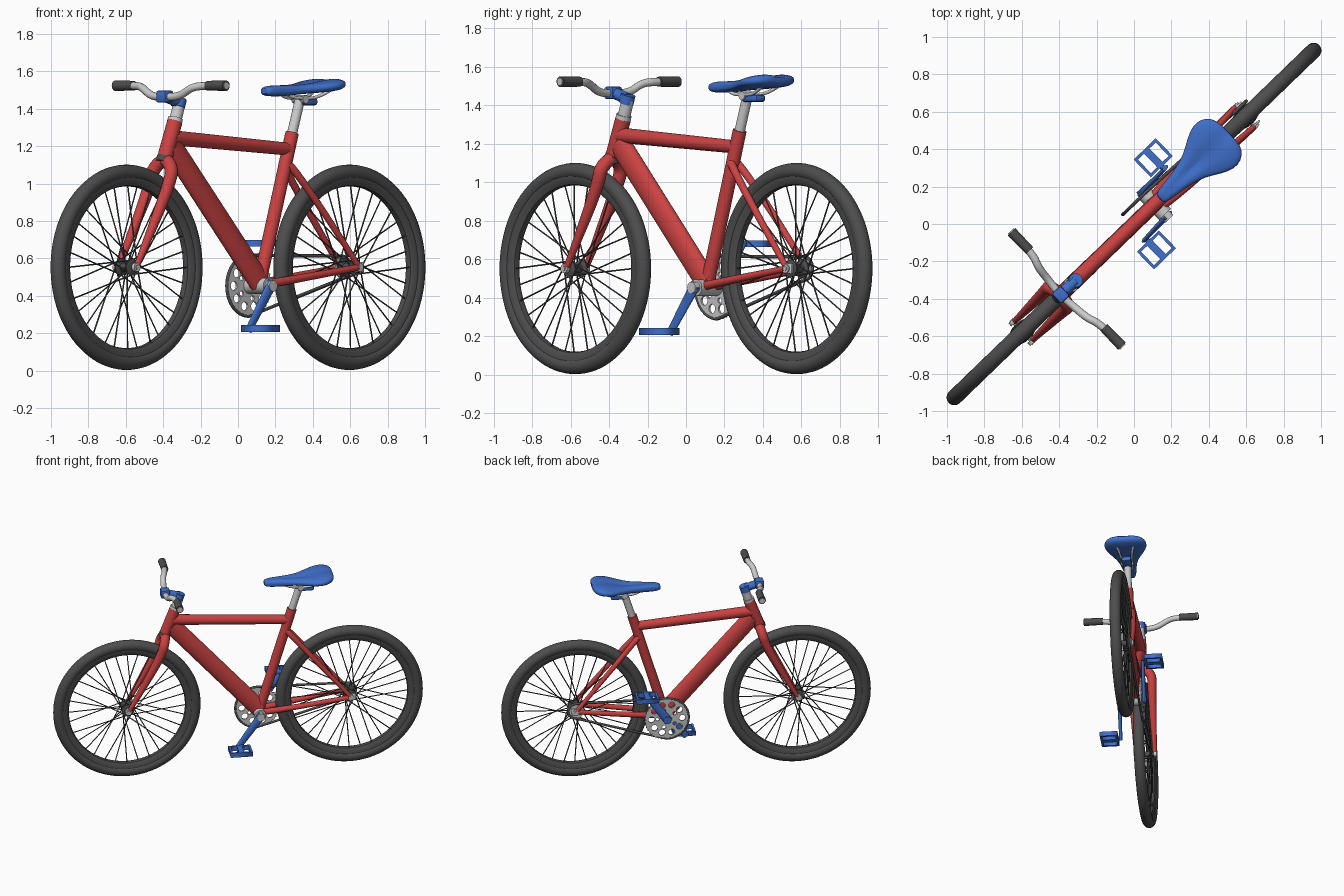
import bpy, bmesh, math
from mathutils import Vector, Matrix

if "Cube" in bpy.data.objects:
    bpy.data.objects.remove(bpy.data.objects["Cube"])

# Bike is built along local X (front = -X, drive side = +Y), then turned 44 degrees
TURN = Matrix.Rotation(math.radians(44), 4, 'Z')

def material(name, c):
    m = bpy.data.materials.new(name)
    m.diffuse_color = (*c, 1)
    m.use_nodes = True
    m.node_tree.nodes["Principled BSDF"].inputs["Base Color"].default_value = m.diffuse_color
    return m

RED = material("red_paint", (0.60, 0.055, 0.055))
BLUE = material("blue_parts", (0.05, 0.16, 0.60))
DARK = material("dark_rubber", (0.075, 0.075, 0.075))

def link(name, data, mat=None, local=Matrix()):
    ob = bpy.data.objects.new(name, data)
    bpy.context.collection.objects.link(ob)
    ob.matrix_world = TURN @ local
    if mat:
        data.materials.append(mat)
    return ob

def finish(name, bm, mat=None):
    bmesh.ops.recalc_face_normals(bm, faces=bm.faces[:])
    me = bpy.data.meshes.new(name)
    bm.to_mesh(me)
    bm.free()
    me.shade_smooth()
    me.set_sharp_from_angle(angle=math.radians(38))
    return link(name, me, mat)

def add_rod(bm, a, b, r1, r2=None, sides=24, squash=1):
    a, b = Vector(a), Vector(b)
    d = b - a
    mat = (Matrix.Translation((a + b) / 2) @ d.to_track_quat('Z', 'Y').to_matrix().to_4x4()
           @ Matrix.Diagonal((squash, 1, 1, 1)))
    bmesh.ops.create_cone(bm, cap_ends=True, segments=sides, radius1=r1,
                          radius2=r1 if r2 is None else r2, depth=d.length, matrix=mat)

def rod(name, a, b, r1, r2=None, mat=None, squash=1):
    bm = bmesh.new()
    add_rod(bm, a, b, r1, r2, 24, squash)
    return finish(name, bm, mat)

def block(name, centre, size, mat, bevel=0.008):
    bm = bmesh.new()
    bmesh.ops.create_cube(bm, size=1, matrix=Matrix.Translation(centre) @ Matrix.Diagonal((*size, 1)))
    bmesh.ops.bevel(bm, geom=bm.edges[:], offset=bevel, segments=2, affect='EDGES', profile=0.5)
    return finish(name, bm, mat)

def pipe(name, pts, r, mat=None, kind='NURBS', cyclic=False):
    cu = bpy.data.curves.new(name, 'CURVE')
    cu.dimensions, cu.bevel_depth, cu.bevel_resolution = '3D', 1.0, 4
    cu.use_fill_caps = True
    sp = cu.splines.new(kind)
    sp.points.add(len(pts) - 1)
    radii = r if isinstance(r, (list, tuple)) else [r] * len(pts)
    for p, co, rad in zip(sp.points, pts, radii):
        p.co, p.radius = (*co, 1), rad
    sp.use_cyclic_u = cyclic
    if kind == 'NURBS':
        sp.order_u, sp.use_endpoint_u, sp.resolution_u = 3, True, 8
    return link(name, cu, mat)

def plate(name, loops, half, local, mat=None):
    # flat plate whose inner loops become holes
    cu = bpy.data.curves.new(name, 'CURVE')
    cu.dimensions, cu.fill_mode, cu.extrude = '2D', 'BOTH', half
    for loop in loops:
        sp = cu.splines.new('POLY')
        sp.points.add(len(loop) - 1)
        for p, (x, y) in zip(sp.points, loop):
            p.co = (x, y, 0, 1)
        sp.use_cyclic_u = True
    return link(name, cu, mat, local)

def circle(r, n, x=0, y=0):
    return [(x + r * math.cos(2 * math.pi * i / n), y + r * math.sin(2 * math.pi * i / n)) for i in range(n)]

def rect(x0, x1, y0, y1):
    return [(x0, y0), (x1, y0), (x1, y1), (x0, y1)]

def lathe(name, centre, profile, mat=None, n=64):
    # closed (radius, y) profile turned round the Y axis
    bm = bmesh.new()
    cx, cy, cz = centre
    rings = [[bm.verts.new((cx + r * math.cos(a), cy + y, cz + r * math.sin(a))) for r, y in profile]
             for a in (2 * math.pi * i / n for i in range(n))]
    k = len(profile)
    for i in range(n):
        p, q = rings[i], rings[(i + 1) % n]
        for j in range(k):
            bm.faces.new((p[j], p[(j + 1) % k], q[(j + 1) % k], q[j]))
    return finish(name, bm, mat)

# Wheels: tyre, rim, hub, crossed spokes and axle
HZ = 0.552
for tag, hx in (("front", -0.828), ("rear", 0.828)):
    c = (hx, 0, HZ)
    lathe(tag + "_tyre", c, [(0.507 + x, y) for x, y in circle(0.042, 20)], DARK, 96)
    lathe(tag + "_rim", c, [(0.482, -0.032), (0.482, 0.032), (0.46, 0.032), (0.437, 0.018),
                            (0.432, 0), (0.437, -0.018), (0.46, -0.032)], DARK, 96)
    lathe(tag + "_hub", c, [(0.005, -0.052), (0.025, -0.052), (0.045, -0.046), (0.045, -0.038), (0.022, -0.03),
                            (0.022, 0.03), (0.045, 0.038), (0.045, 0.046), (0.025, 0.052), (0.005, 0.052)], DARK, 32)
    bm = bmesh.new()
    for i in range(32):
        side = 1 if i % 2 else -1
        a = 2 * math.pi * i / 32
        b = a + (1.15 if (i // 2) % 2 else -1.15)
        add_rod(bm, (hx + 0.04 * math.cos(b), side * 0.042, HZ + 0.04 * math.sin(b)),
                (hx + 0.44 * math.cos(a), side * 0.008, HZ + 0.44 * math.sin(a)), 0.004, sides=6)
    finish(tag + "_spokes", bm, DARK)
    rod(tag + "_axle", (hx, -0.088, HZ), (hx, 0.088, HZ), 0.012)
    for s in (-1, 1):
        rod(tag + "_axle_nut", (hx, s * 0.062, HZ), (hx, s * 0.084, HZ), 0.024)

# Frame
BX, BZ = 0.155, 0.453
rod("head_tube", (-0.545, 0, 1.135), (-0.47, 0, 1.33), 0.041, mat=RED)
rod("top_tube", (-0.49, 0, 1.245), (0.385, 0, 1.183), 0.04, 0.034, RED)
rod("down_tube", (-0.495, 0, 1.20), (BX + 0.005, 0, BZ + 0.02), 0.066, 0.066, RED, 0.62)
rod("seat_tube", (BX, 0, BZ), (0.402, 0, 1.27), 0.036, mat=RED)
rod("bottom_bracket", (BX, -0.078, BZ), (BX, 0.08, BZ), 0.043)
for s in (-1, 1):
    pipe("seat_stay", [(0.36, s * 0.02, 1.10), (0.42, s * 0.052, 1.04), (0.82, s * 0.072, 0.565)],
         [0.022, 0.02, 0.016], RED)
    pipe("chain_stay", [(0.16, s * 0.03, 0.46), (0.27, s * 0.058, 0.474), (0.815, s * 0.072, 0.55)],
         [0.024, 0.022, 0.017], RED)
    block("dropout", (0.838, s * 0.069, 0.553), (0.06, 0.012, 0.055), None, 0.004)
    # Fork blades
    pipe("fork_blade", [(-0.545, s * 0.012, 1.125), (-0.556, s * 0.075, 1.09), (-0.585, s * 0.072, 0.99),
                        (-0.70, s * 0.07, 0.77), (-0.828, s * 0.07, 0.545)],
         [0.036, 0.036, 0.034, 0.026, 0.015], RED)
rod("lower_headset", (-0.552, 0, 1.112), (-0.541, 0, 1.142), 0.044, mat=DARK)
rod("upper_headset", (-0.471, 0, 1.328), (-0.464, 0, 1.35), 0.04)

# Steering: steerer, stem, handlebar and grips
rod("steerer", (-0.465, 0, 1.34), (-0.435, 0, 1.43), 0.033)
rod("stem_collar", (-0.447, 0, 1.41), (-0.432, 0, 1.455), 0.038, mat=BLUE)
rod("stem_arm", (-0.44, 0, 1.435), (-0.54, 0, 1.465), 0.03, mat=BLUE)
block("stem_clamp", (-0.545, 0, 1.465), (0.066, 0.075, 0.066), BLUE, 0.012)
pipe("handlebar", [(-0.50, s * v, z) if v > 0.2 else (-0.548 + 0.1 * v, s * v, z)
                   for s, v, z in ((-1, .42, 1.523), (-1, .26, 1.523), (-1, .19, 1.515), (-1, .11, 1.465),
                                   (1, 0, 1.462), (1, .11, 1.465), (1, .19, 1.515), (1, .26, 1.523), (1, .42, 1.523))],
     0.021)
for s in (-1, 1):
    rod("grip", (-0.50, s * 0.285, 1.523), (-0.50, s * 0.425, 1.523), 0.026, 0.028, DARK)
    rod("grip_end", (-0.50, s * 0.42, 1.523), (-0.50, s * 0.431, 1.523), 0.02)

# Seat post, clamp and rails
rod("seat_post", (0.385, 0, 1.215), (0.462, 0, 1.455), 0.027)
block("seat_clamp", (0.505, 0, 1.437), (0.115, 0.07, 0.038), BLUE, 0.012)
rod("seat_post_head", (0.462, -0.045, 1.45), (0.462, 0.045, 1.45), 0.022)
for s in (-1, 1):
    pipe("seat_rail", [(0.30, s * 0.015, 1.495), (0.37, s * 0.03, 1.46), (0.45, s * 0.035, 1.455),
                       (0.56, s * 0.04, 1.458), (0.63, s * 0.06, 1.50)], 0.009)

# Saddle: lofted sections (x, half width, top, bottom, centre dip)
sections = [(0.19, .026, 1.508, 1.478, 0), (0.21, .04, 1.522, 1.466, 0), (0.30, .05, 1.528, 1.465, .002),
            (0.38, .063, 1.53, 1.47, .012), (0.45, .085, 1.533, 1.478, .02), (0.52, .13, 1.543, 1.482, .015),
            (0.59, .163, 1.556, 1.487, .008), (0.65, .155, 1.564, 1.493, .01), (0.69, .12, 1.56, 1.505, .01),
            (0.705, .07, 1.55, 1.52, .005)]
bm = bmesh.new()
rings, N = [], 24
for x, w, top, bot, dip in sections:
    ring = []
    for cx, sx in circle(1, N):
        y = w * math.copysign(abs(cx) ** 0.75, cx)
        z = (top + bot) / 2 + (top - bot) / 2 * math.copysign(abs(sx) ** 0.75, sx)
        if sx > 0:
            z -= dip * math.exp(-(y / 0.022) ** 2)
        ring.append(bm.verts.new((x, y, z)))
    rings.append(ring)
for p, q in zip(rings, rings[1:]):
    for j in range(N):
        bm.faces.new((p[j], p[(j + 1) % N], q[(j + 1) % N], q[j]))
bm.faces.new(rings[0])
bm.faces.new(rings[-1])
saddle = finish("saddle", bm, BLUE)
saddle.modifiers.new("smooth", 'SUBSURF').levels = 1

# Drivetrain: toothed chainring with holes, cog and chain
teeth = [(r * math.cos(a), r * math.sin(a)) for i in range(80)
         for a, r in ((2 * math.pi * i / 80, 0.168 if i % 2 else 0.158),)]
holes = [circle(0.024, 16, x, y) for x, y in circle(0.115, 10)] + [circle(0.014, 12, x, y) for x, y in circle(0.07, 5)]
upright = Matrix.Rotation(math.radians(90), 4, 'X')
plate("chainring", [teeth] + holes, 0.006, Matrix.Translation((BX, 0.078, BZ)) @ upright)
plate("rear_cog", [circle(0.058, 32), circle(0.015, 16)], 0.005, Matrix.Translation((0.828, 0.054, HZ)) @ upright)
chain = []
for i in range(17):
    a = math.radians(90 + 180 * i / 16)
    chain.append((BX + 0.163 * math.cos(a), 0.078, BZ + 0.163 * math.sin(a)))
for i in range(9):
    a = math.radians(-90 + 180 * i / 8)
    chain.append((0.828 + 0.06 * math.cos(a), 0.056, HZ + 0.06 * math.sin(a)))
pipe("chain", chain, 0.009, DARK, 'POLY', True)

# Cranks and cage pedals, opposite each other
for s in (-1, 1):
    px, pz = BX + s * 0.165, BZ + s * 0.228
    rod("crank_arm", (BX - s * 0.01, s * 0.092, BZ - s * 0.014), (px + s * 0.008, s * 0.1, pz + s * 0.01),
        0.033, 0.023, BLUE, 0.5)
    rod("crank_boss", (BX, s * 0.07, BZ), (BX, s * 0.112, BZ), 0.03, mat=None if s < 0 else BLUE)
    rod("pedal_axle", (px, s * 0.09, pz), (px, s * 0.24, pz), 0.014, mat=BLUE)
    cage = [rect(-.082, .082, -.066, .066)]
    cage += [rect(*((.02, .066) if k > 0 else (-.066, -.02)), -.05, .05) for k in (-1, 1)]
    plate("pedal", cage, 0.018, Matrix.Translation((px, s * 0.183, pz)), BLUE)
